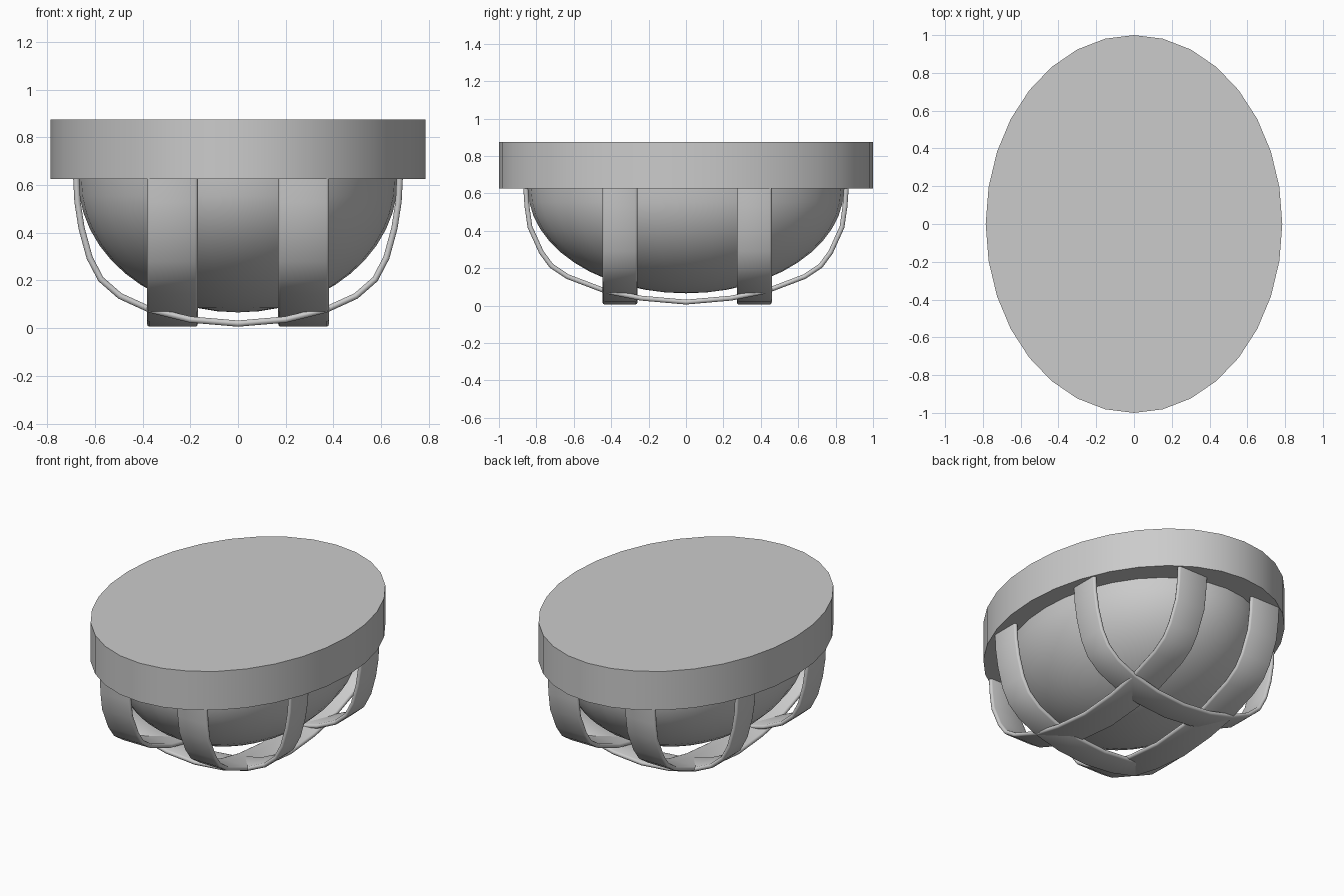
import bpy, bmesh, math
from mathutils import Vector

if "Cube" in bpy.data.objects:
    bpy.data.objects.remove(bpy.data.objects["Cube"])


def finish(bm, name, angle=35):
    bmesh.ops.recalc_face_normals(bm, faces=bm.faces)
    me = bpy.data.meshes.new(name)
    bm.to_mesh(me)
    bm.free()
    ob = bpy.data.objects.new(name, me)
    bpy.context.collection.objects.link(ob)
    bpy.ops.object.select_all(action='DESELECT')
    ob.select_set(True)
    bpy.context.view_layer.objects.active = ob
    bpy.ops.object.shade_smooth_by_angle(angle=math.radians(angle))
    return ob


# Oval housing rim
bm = bmesh.new()
bmesh.ops.create_cone(bm, cap_ends=True, segments=32, radius1=1, radius2=1, depth=0.25)
bmesh.ops.scale(bm, vec=(0.785, 1, 1), verts=bm.verts)
bmesh.ops.translate(bm, vec=(0, 0, 0.75), verts=bm.verts)
finish(bm, "housing_rim")

# Glass dome: lower half of an ellipsoid
bm = bmesh.new()
bmesh.ops.create_uvsphere(bm, u_segments=32, v_segments=24, radius=1)
bmesh.ops.delete(bm, geom=[v for v in bm.verts if v.co.z > 0.01], context='VERTS')
bmesh.ops.scale(bm, vec=(0.67, 0.845, 0.56), verts=bm.verts)
bmesh.ops.translate(bm, vec=(0, 0, 0.626), verts=bm.verts)
finish(bm, "glass_dome")


# Guard bands: rounded flat section swept along a mirrored half profile
def guard_band(name, half, width, offset, along_y, t=0.013):
    path = [Vector((-x, z)) for x, z in reversed(half[1:])] + [Vector(p) for p in half]
    w, b = width / 2, 0.011
    section = []
    for sx, sz, a0 in ((1, 1, 0), (-1, 1, 90), (-1, -1, 180), (1, -1, 270)):
        for k in range(3):
            a = math.radians(a0 + 45 * k)
            section.append((sx * (w - b) + b * math.cos(a), sz * (t - b) + b * math.sin(a)))
    bm = bmesh.new()
    rings = []
    for i, p in enumerate(path):
        d = (path[min(i + 1, len(path) - 1)] - path[max(i - 1, 0)]).normalized()
        n = Vector((-d.y, d.x))
        ring = []
        for s, h in section:
            q = p + n * h
            co = (offset + s, q.x, q.y) if along_y else (q.x, offset + s, q.y)
            ring.append(bm.verts.new(co))
        rings.append(ring)
    m = len(section)
    for r0, r1 in zip(rings, rings[1:]):
        for j in range(m):
            bm.faces.new((r0[j], r0[(j + 1) % m], r1[(j + 1) % m], r1[j]))
    bm.faces.new(rings[0])
    bm.faces.new(rings[-1])
    finish(bm, name, 50)


short_half = [(0, .019), (.2, .036), (.37, .078), (.495, .135), (.575, .205),
              (.622, .295), (.656, .42), (.673, .53), (.678, .63)]
long_half = [(0, .019), (.24, .04), (.43, .078), (.635, .156), (.72, .213),
             (.773, .285), (.834, .42), (.85, .53), (.857, .63)]
for side, s in (("left", -1), ("right", 1)):
    guard_band("long_guard_band_" + side, long_half, 0.213, s * 0.275, True)
for side, y in (("front", -0.353), ("back", 0.365)):
    guard_band("cross_guard_band_" + side, short_half, 0.187, y, False)
